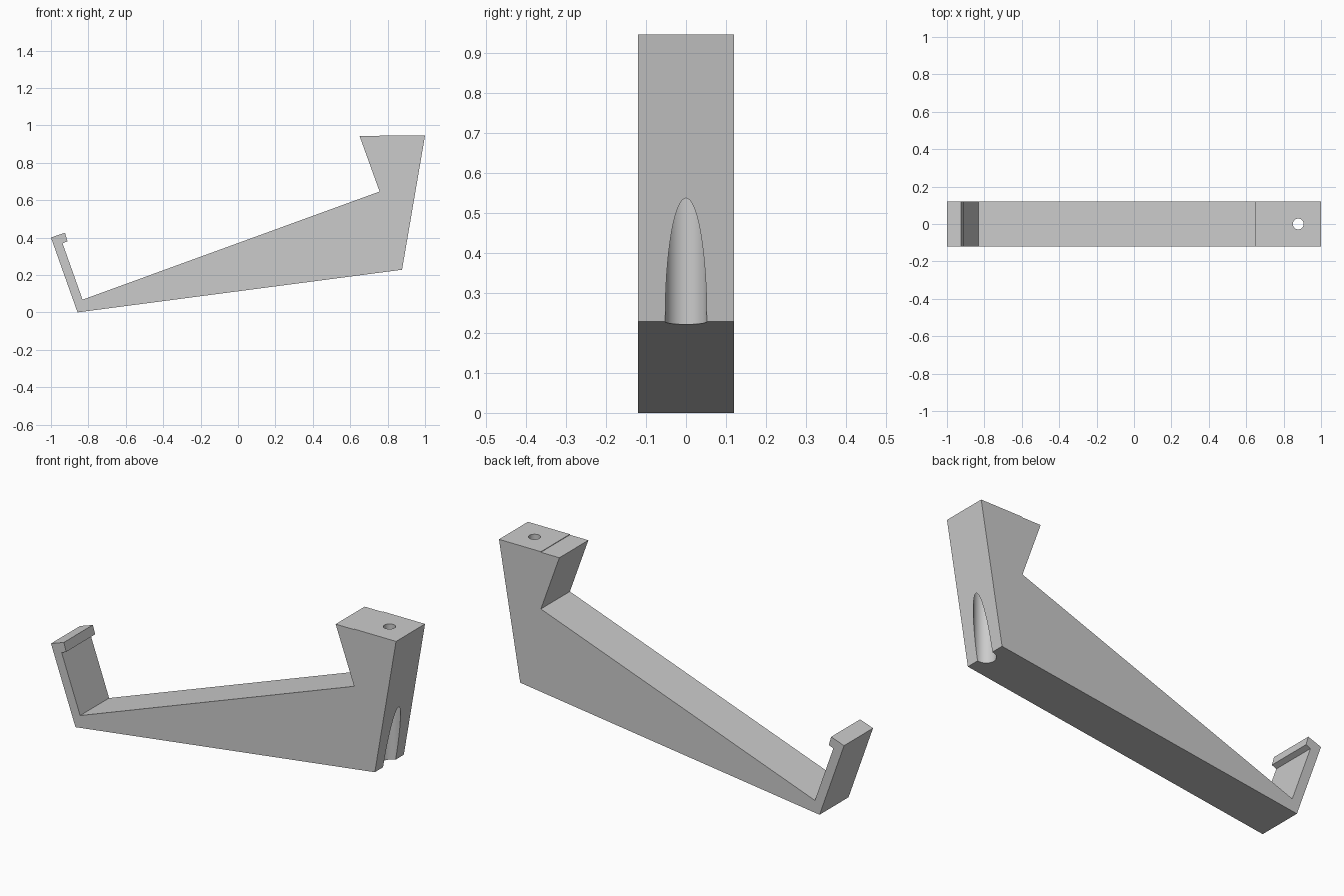
import bpy
import bmesh
import math

default_cube = bpy.data.objects.get("Cube")
if default_cube:
    bpy.data.objects.remove(default_cube, do_unlink=True)

HALF_WIDTH = 0.12
BORE_X = 0.878

# Single flat colour
grey = bpy.data.materials.new("light grey")
grey.use_nodes = True
colour = (0.6, 0.6, 0.6, 1)
grey.diffuse_color = colour
grey.node_tree.nodes["Principled BSDF"].inputs["Base Color"].default_value = colour


def extrude_profile(name, profile):
    """Extrude an x-z outline symmetrically along y."""
    bm = bmesh.new()
    face = bm.faces.new([bm.verts.new((x, -HALF_WIDTH, z)) for x, z in profile])
    result = bmesh.ops.extrude_face_region(bm, geom=[face])
    verts = [v for v in result["geom"] if isinstance(v, bmesh.types.BMVert)]
    bmesh.ops.translate(bm, verts=verts, vec=(0, 2 * HALF_WIDTH, 0))
    bmesh.ops.recalc_face_normals(bm, faces=bm.faces)
    mesh = bpy.data.meshes.new(name)
    bm.to_mesh(mesh)
    bm.free()
    mesh.materials.append(grey)
    obj = bpy.data.objects.new(name, mesh)
    bpy.context.collection.objects.link(obj)
    return obj


def cut_bore(target, name, radius, bottom, top):
    """Cut a vertical round hole through the mounting block."""
    bpy.ops.mesh.primitive_cylinder_add(
        vertices=64, radius=radius, depth=top - bottom,
        location=(BORE_X, 0, (top + bottom) / 2))
    cutter = bpy.context.object
    cutter.name = name
    cutter.data.materials.append(grey)
    cutter.hide_render = True
    cutter.hide_viewport = True
    mod = target.modifiers.new(name, "BOOLEAN")
    mod.operation = "DIFFERENCE"
    mod.solver = "EXACT"
    mod.object = cutter
    return cutter


# Hooked arm with a mounting block at its upper end
bracket = extrude_profile("bracket_arm", [
    (-0.858, 0), (0.877, 0.228), (1, 0.946),         # underside and back
    (0.757, 0.946), (0.757, 0.943), (0.65, 0.943),   # stepped block top
    (0.757, 0.646), (-0.831, 0.068),                 # block front and arm
    (-0.938, 0.369), (-0.912, 0.38),                 # hook lip
    (-0.925, 0.426), (-1, 0.4),
])

# Screw hole and the wider recess breaking out of the back
cutters = [
    cut_bore(bracket, "head_recess_cutter", 0.052, -0.1, 0.65),
    cut_bore(bracket, "screw_hole_cutter", 0.029, 0.5, 1.1),
]

# Bake the cuts, then drop the cutters
depsgraph = bpy.context.evaluated_depsgraph_get()
bracket.data = bpy.data.meshes.new_from_object(bracket.evaluated_get(depsgraph))
bracket.modifiers.clear()
for cutter in cutters:
    bpy.data.objects.remove(cutter, do_unlink=True)

# Smooth bores, crisp edges
bpy.ops.object.select_all(action="DESELECT")
bracket.select_set(True)
bpy.context.view_layer.objects.active = bracket
bpy.ops.object.shade_smooth_by_angle(angle=math.radians(25))
